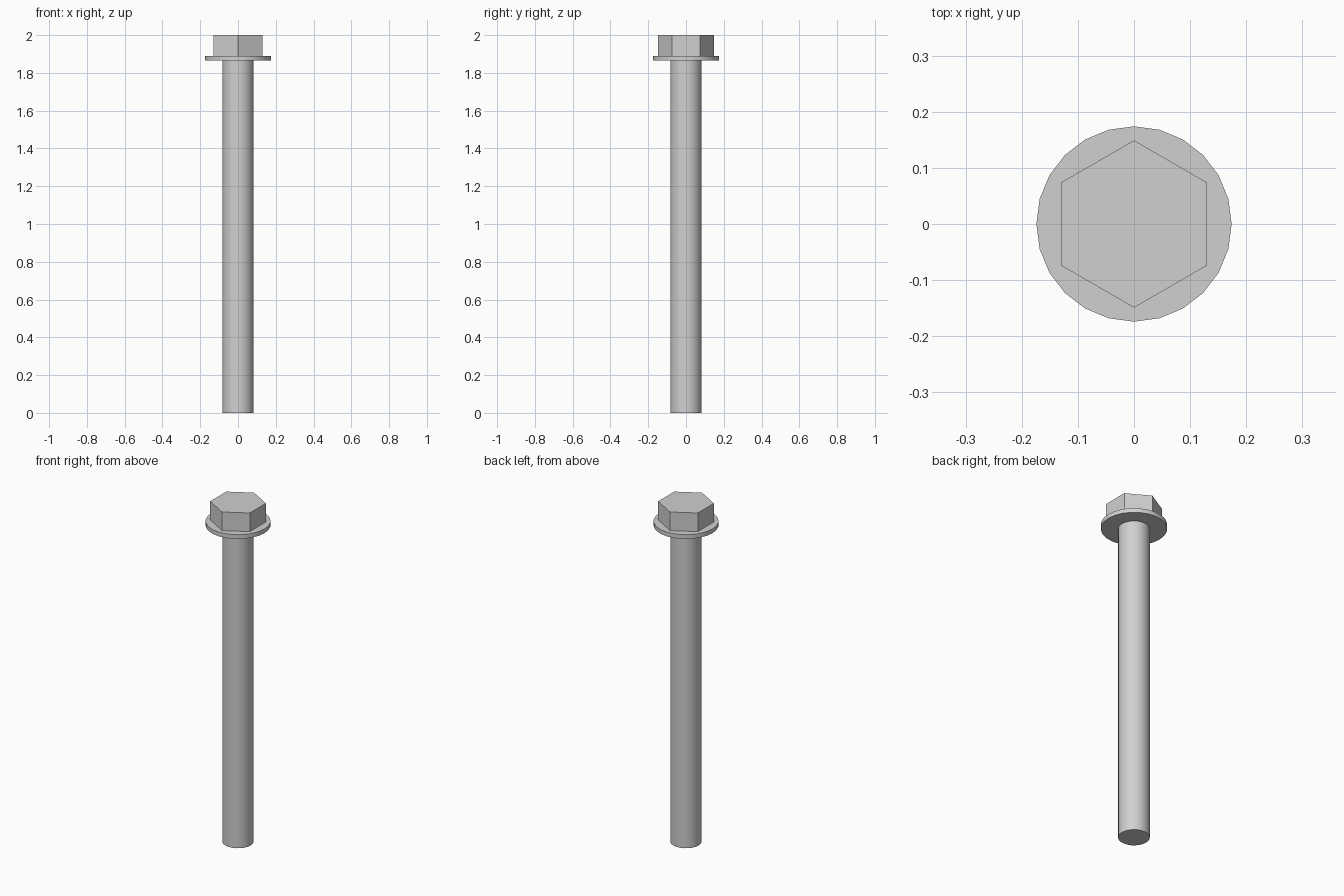
import bpy
import math

# Remove the default cube
cube = bpy.data.objects.get("Cube")
if cube:
    bpy.data.objects.remove(cube, do_unlink=True)

# Plain steel
steel = bpy.data.materials.new("steel_grey")
steel.use_nodes = True
steel.diffuse_color = (0.63, 0.63, 0.63, 1)
steel.node_tree.nodes["Principled BSDF"].inputs["Base Color"].default_value = steel.diffuse_color


def prism(name, sides, radius, bottom, top, turn=0.0):
    """Upright prism between two heights, with smooth sides and sharp rims."""
    bpy.ops.mesh.primitive_cylinder_add(
        vertices=sides, radius=radius, depth=top - bottom,
        location=(0, 0, (bottom + top) / 2), rotation=(0, 0, turn))
    part = bpy.context.object
    part.name = name
    part.data.materials.append(steel)
    bpy.ops.object.shade_smooth_by_angle(angle=math.radians(30))
    return part


# Long plain shank
prism("shank", 24, 0.083, 0, 1.865)

# Round washer flange under the head
prism("flange", 24, 0.174, 1.865, 1.89)

# Hexagonal head with corners to front and back
prism("hex_head", 6, 0.149, 1.89, 2.0)
